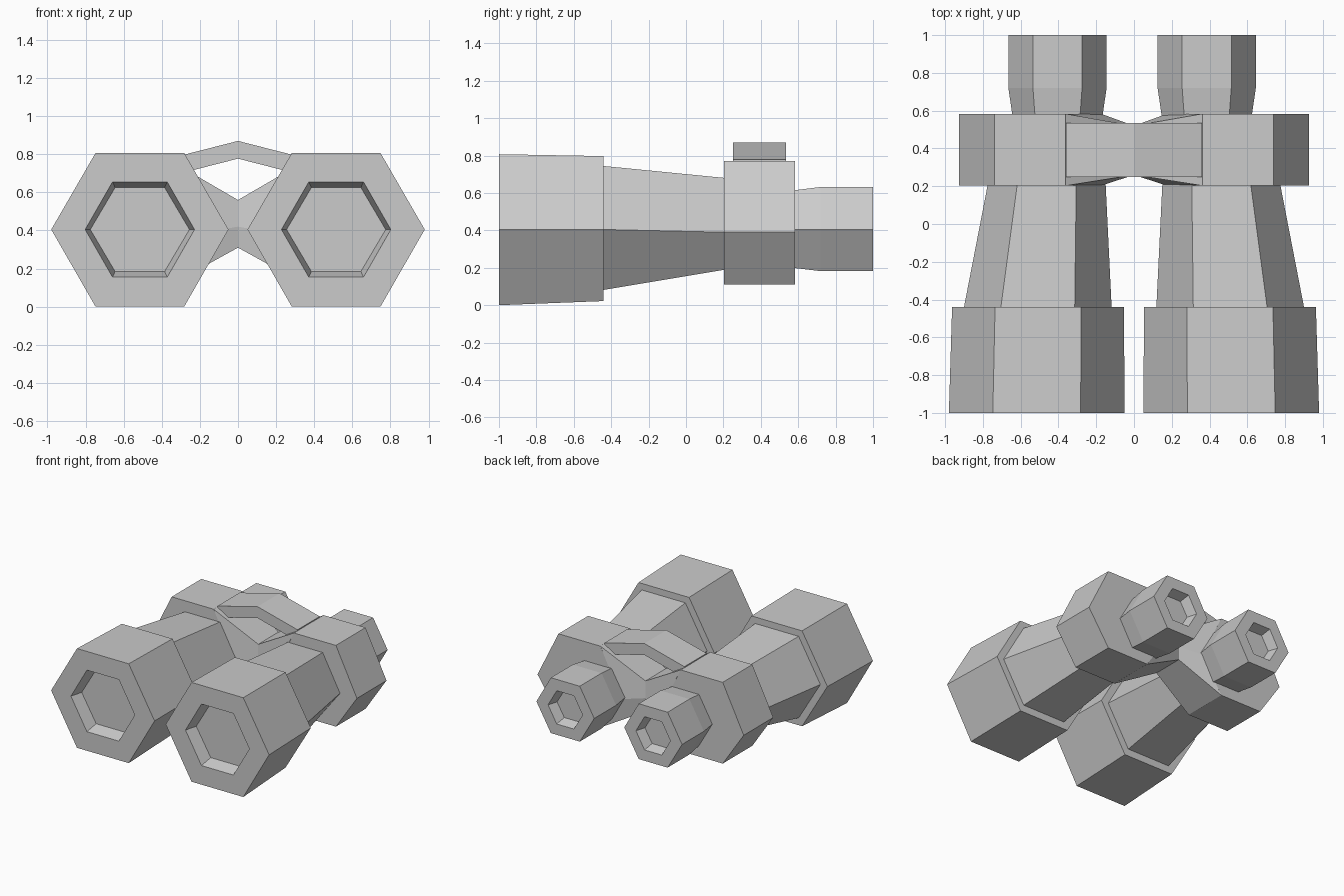
import bpy
import bmesh

cube = bpy.data.objects.get("Cube")
if cube:
    bpy.data.objects.remove(cube)

grey = bpy.data.materials.new("plain grey")
grey.use_nodes = True
grey.diffuse_color = (0.6, 0.6, 0.6, 1)
grey.node_tree.nodes["Principled BSDF"].inputs["Base Color"].default_value = (0.6, 0.6, 0.6, 1)


def finish(name, bm):
    bmesh.ops.recalc_face_normals(bm, faces=bm.faces)
    mesh = bpy.data.meshes.new(name)
    bm.to_mesh(mesh)
    bm.free()
    mesh.materials.append(grey)
    obj = bpy.data.objects.new(name, mesh)
    bpy.context.collection.objects.link(obj)
    return obj


def loft(name, sections):
    """Skin a row of matching outlines and cap both ends."""
    bm = bmesh.new()
    rings = [[bm.verts.new(p) for p in s] for s in sections]
    for a, b in zip(rings, rings[1:]):
        for i in range(len(a)):
            j = (i + 1) % len(a)
            bm.faces.new((a[i], a[j], b[j], b[i]))
    bm.faces.new(rings[0])
    bm.faces.new(rings[-1])
    return finish(name, bm)


def hexagon(side, y, cx, r, low, mid, high):
    """Hexagon across the barrel, with corners pointing sideways."""
    outline = [(-r, mid), (-r / 2, high), (r / 2, high),
               (r, mid), (r / 2, low), (-r / 2, low)]
    return [(side * cx + x, y, z) for x, z in outline]


for side, label in ((1, "left"), (-1, "right")):
    def part(name, *rings):
        loft(f"{label}_{name}", [hexagon(side, *ring) for ring in rings])

    # Objective hood with recessed lens
    part("objective_hood",
         (-0.90, 0.515, 0.26, 0.185, 0.405, 0.625),
         (-1.0, 0.515, 0.287, 0.155, 0.405, 0.655),
         (-1.0, 0.515, 0.465, 0.0, 0.405, 0.807),
         (-0.44, 0.508, 0.455, 0.022, 0.405, 0.797))

    # Tapering tube
    part("tube",
         (-0.45, 0.51, 0.392, 0.08, 0.405, 0.745),
         (0.21, 0.462, 0.312, 0.19, 0.39, 0.68))

    # Prism housing
    part("prism_housing",
         (0.203, 0.55, 0.377, 0.11, 0.39, 0.77),
         (0.583, 0.55, 0.377, 0.11, 0.39, 0.77))

    # Eyepiece with recessed lens
    cx = 0.395 - side * 0.01
    part("eyepiece",
         (0.57, cx, 0.238, 0.2, 0.405, 0.613),
         (0.72, cx, 0.26, 0.182, 0.405, 0.632),
         (1.0, cx, 0.26, 0.182, 0.405, 0.632),
         (1.0, cx, 0.155, 0.27, 0.405, 0.54),
         (0.92, cx, 0.13, 0.295, 0.405, 0.515))


# Waisted hinge joining the inner faces of the housings
def hinge_section(x, x_mid, front, back, low, mid, high):
    return [(x, front, low), (x_mid, front, mid), (x, front, high),
            (x, back, high), (x_mid, back, mid), (x, back, low)]


loft("centre_hinge", [
    hinge_section(-0.361, -0.173, 0.203, 0.583, 0.11, 0.39, 0.77),
    hinge_section(0, 0, 0.26, 0.52, 0.31, 0.42, 0.56),
    hinge_section(0.361, 0.173, 0.203, 0.583, 0.11, 0.39, 0.77)])

# Arched strap over the hinge
loft("top_bridge", [
    [(x, 0.25, low), (x, 0.25, high), (x, 0.535, high), (x, 0.535, low)]
    for x, low, high in ((-0.36, 0.685, 0.778), (0, 0.777, 0.87), (0.36, 0.685, 0.778))])
